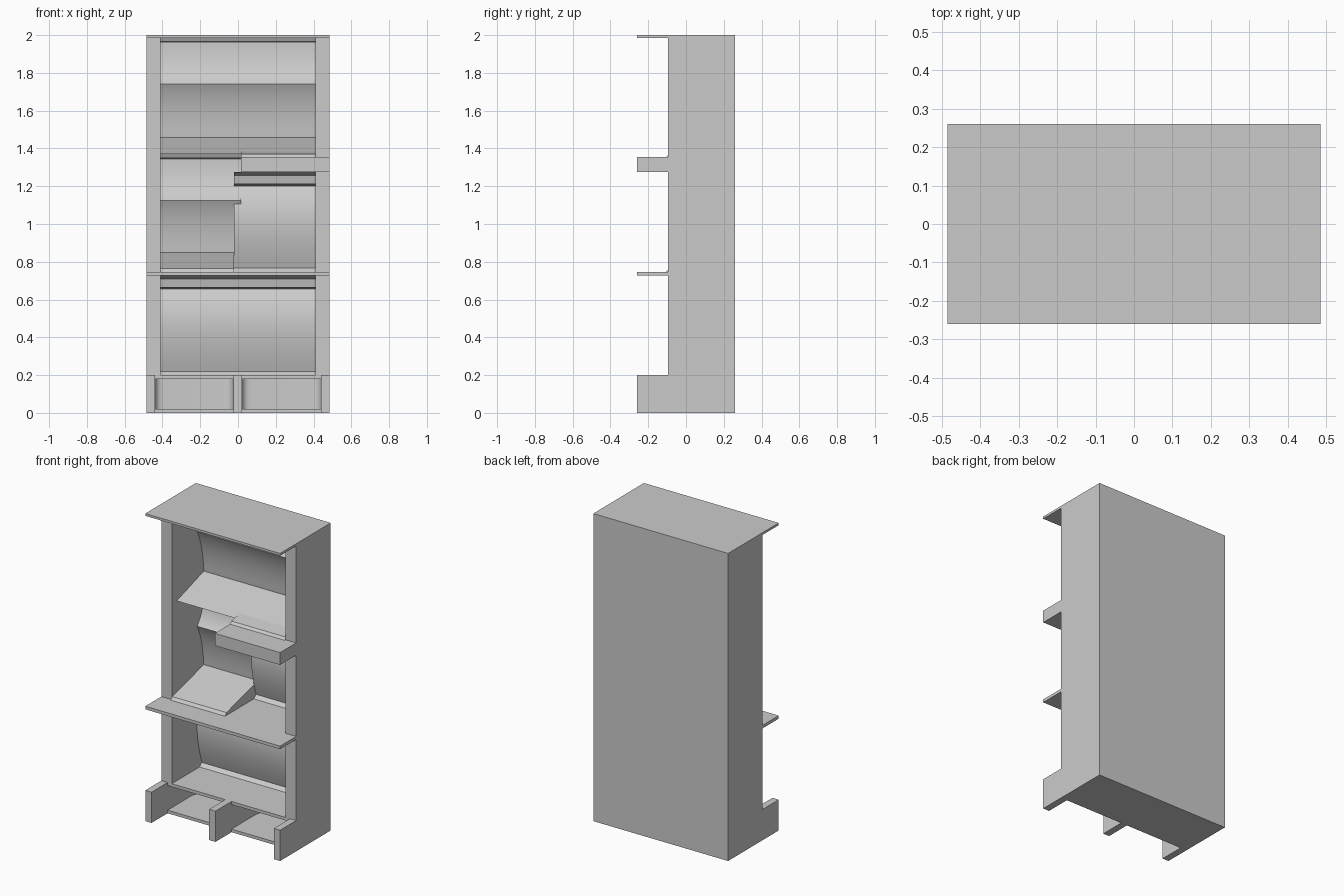
import bpy, bmesh, math
from mathutils import Vector

cube = bpy.data.objects.get("Cube")
if cube:
    bpy.data.objects.remove(cube, do_unlink=True)

grey = bpy.data.materials.new("plain grey")
grey.use_nodes = True
colour = (0.6, 0.6, 0.6, 1)
grey.diffuse_color = colour
grey.node_tree.nodes["Principled BSDF"].inputs["Base Color"].default_value = colour


def prism(name, points, lo, hi, axis="x"):
    """Extrude a (y, z) profile along x, or an (x, y) profile along z."""
    def place(p, t):
        return (t, p[0], p[1]) if axis == "x" else (p[0], p[1], t)
    bm = bmesh.new()
    a = [bm.verts.new(place(p, lo)) for p in points]
    b = [bm.verts.new(place(p, hi)) for p in points]
    n = len(points)
    bm.faces.new(a[::-1])
    bm.faces.new(b)
    for i in range(n):
        j = (i + 1) % n
        bm.faces.new((a[i], a[j], b[j], b[i]))
    bmesh.ops.recalc_face_normals(bm, faces=bm.faces)
    mesh = bpy.data.meshes.new(name)
    bm.to_mesh(mesh)
    bm.free()
    mesh.materials.append(grey)
    obj = bpy.data.objects.new(name, mesh)
    bpy.context.collection.objects.link(obj)
    bpy.ops.object.select_all(action="DESELECT")
    obj.select_set(True)
    bpy.context.view_layer.objects.active = obj
    bpy.ops.object.shade_smooth_by_angle(angle=math.radians(25))
    return obj


def box(name, x0, x1, y0, y1, z0, z1):
    return prism(name, [(x0, y0), (x1, y0), (x1, y1), (x0, y1)], z0, z1, "z")


def curve(a, c, b, steps=10):
    a, b, c = Vector(a), Vector(b), Vector(c)
    ts = [i / steps for i in range(steps + 1)]
    return [tuple(a * (1 - t) ** 2 + c * 2 * t * (1 - t) + b * t * t) for t in ts]


W, FRONT, LIP, BACK, INNER = 0.485, -0.095, -0.26, 0.26, 0.41

# Cabinet shell
box("back_panel", -W, W, 0.24, BACK, 0, 2)
box("top_panel", -W, W, LIP, BACK, 1.985, 2)
box("bottom_panel", -W, W, FRONT, BACK, 0, 0.02)
box("lower_deck", -W, W, FRONT, BACK, 0.18, 0.2)
box("middle_shelf", -W, W, LIP, BACK, 0.727, 0.747)
box("half_shelf", 0.015, W, LIP, BACK, 1.275, 1.355)
for side, s in (("left", 1), ("right", -1)):
    box(side + "_wall", *sorted((s * INNER, s * W)), FRONT, BACK, 0.2, 2)
    box(side + "_foot", *sorted((s * 0.44, s * W)), LIP, BACK, 0, 0.2)
box("centre_foot", -0.025, 0.02, LIP, BACK, 0, 0.2)

# Rounded backs of the two bottom bins
for side, x0, x1 in (("right", -0.44, -0.025), ("left", 0.02, 0.44)):
    y, r = 0.2, 0.05
    prism(side + "_bin_back",
          [(x0, BACK - 0.01), (x0, y - r)]
          + curve((x0, y - r), (x0, y), (x0 + r, y), 6)[1:]
          + curve((x1 - r, y), (x1, y), (x1, y - r), 6)
          + [(x1, BACK - 0.01)], 0.01, 0.19, "z")


def ridged_back(name, x0, x1, z):
    """Two coves meeting in a ridge, under a small header."""
    prism(name, [(0.25, z)]
          + curve((0.235, z + 0.08), (0.225, z + 0.26), (0.165, z + 0.37))
          + curve((0.165, z + 0.37), (0.235, z + 0.44), (0.235, z + 0.59))[1:]
          + [(0.15, z + 0.595), (0.14, z + 0.615), (0.25, z + 0.615)], x0, x1)


def bulged_back(name, x0, x1, z):
    """Gently bowed back panel with a stepped header and a foot cove."""
    prism(name, [(0.25, z), (0.19, z)]
          + curve((0.215, z + 0.02), (0.115, z + 0.31), (0.215, z + 0.455), 16)
          + [(0.15, z + 0.465), (0.14, z + 0.51), (0.08, z + 0.528),
             (0.25, z + 0.528)], x0, x1)


ridged_back("upper_back", -INNER, INNER, 1.37)
ridged_back("middle_right_back", -INNER, 0.015, 0.755)
bulged_back("middle_left_back", -0.02, INNER, 0.747)
bulged_back("lower_back", -INNER, INNER, 0.2)

# Sloping display boards
prism("upper_board", [(-0.045, 1.37), (0.245, 1.46), (0.245, 1.37)], -INNER, INNER)
prism("middle_board", [(-0.105, 0.747), (-0.09, 0.765), (0.245, 0.852), (0.245, 0.747)],
      -INNER, -0.02)
prism("upper_board_toe", [(-0.105, 1.354), (-0.09, 1.37), (0.0, 1.385), (0.0, 1.354)],
      0.015, INNER)
